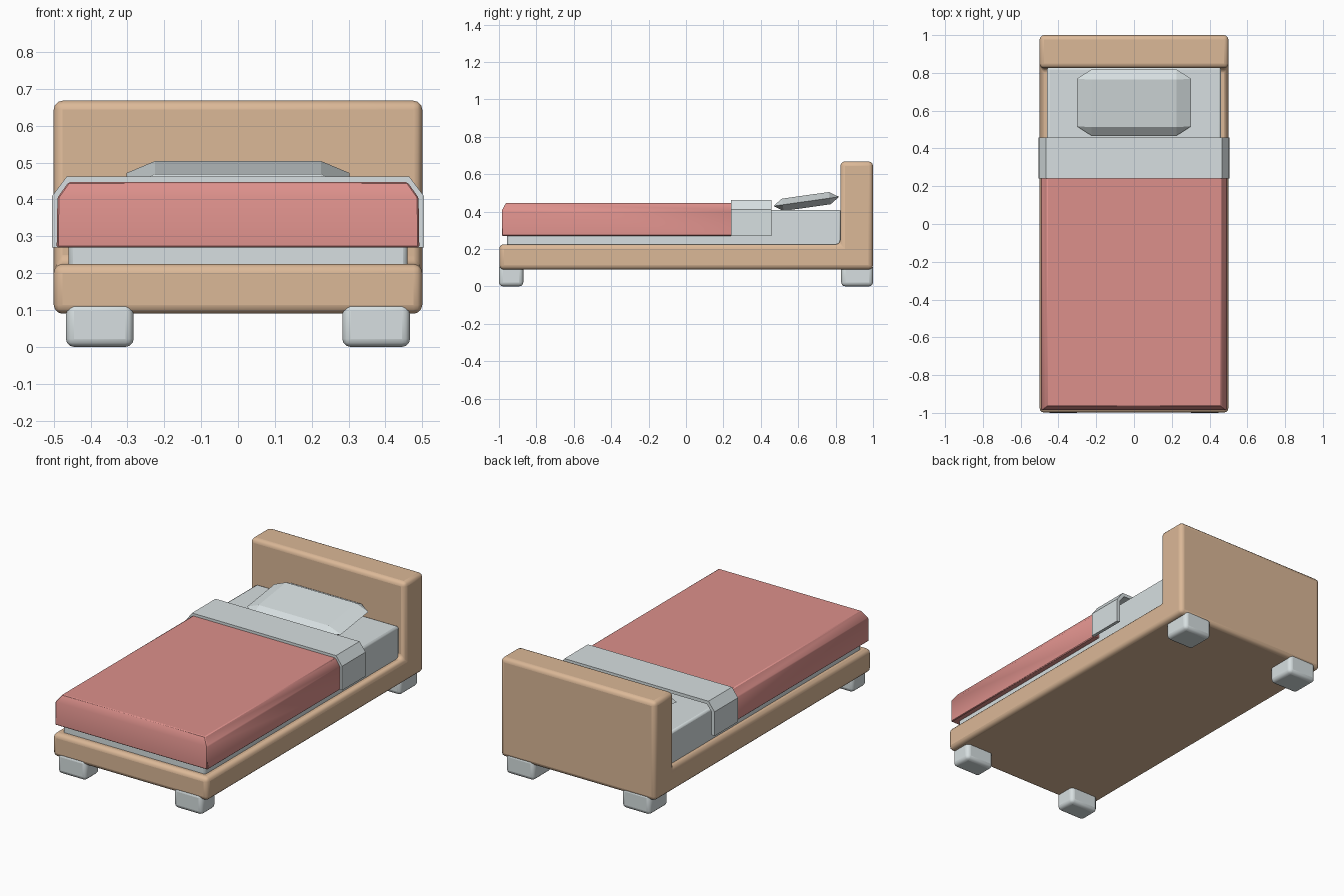
import bpy, bmesh, math
from mathutils import Matrix

if "Cube" in bpy.data.objects:
    bpy.data.objects.remove(bpy.data.objects["Cube"])


def material(name, rgb):
    m = bpy.data.materials.new(name)
    m.diffuse_color = (*rgb, 1)
    m.use_nodes = True
    m.node_tree.nodes["Principled BSDF"].inputs["Base Color"].default_value = m.diffuse_color
    return m


WOOD = material("light wood", (0.71, 0.48, 0.31))
LINEN = material("white linen", (0.68, 0.74, 0.75))
PINK = material("pink blanket", (0.72, 0.28, 0.26))


def finish(name, bm, mat, bevel=0.0, segments=3, smooth=True):
    bmesh.ops.recalc_face_normals(bm, faces=bm.faces)
    me = bpy.data.meshes.new(name)
    bm.to_mesh(me)
    bm.free()
    me.materials.append(mat)
    ob = bpy.data.objects.new(name, me)
    bpy.context.collection.objects.link(ob)
    if bevel:
        b = ob.modifiers.new("bevel", 'BEVEL')
        b.width, b.segments = bevel, segments
        b.limit_method = 'ANGLE'
        b.angle_limit = math.radians(30)
    if smooth:
        bpy.ops.object.select_all(action='DESELECT')
        ob.select_set(True)
        bpy.context.view_layer.objects.active = ob
        bpy.ops.object.shade_smooth_by_angle(angle=math.radians(35))
    return ob


def hull(points):
    bm = bmesh.new()
    vs = [bm.verts.new(p) for p in points]
    bmesh.ops.convex_hull(bm, input=vs)
    bmesh.ops.dissolve_limit(bm, angle_limit=0.01, verts=bm.verts[:], edges=bm.edges[:])
    return bm


def rect(x0, x1, y0, y1, z):
    return [(x, y, z) for x in (x0, x1) for y in (y0, y1)]


def extrude(points, vec):
    bm = bmesh.new()
    f = bm.faces.new([bm.verts.new(p) for p in points])
    r = bmesh.ops.extrude_face_region(bm, geom=[f])
    bmesh.ops.translate(bm, vec=vec, verts=[v for v in r["geom"] if isinstance(v, bmesh.types.BMVert)])
    return bm


# L-shaped frame: base and headboard in one piece
side = [(-0.998, 0.09), (1, 0.09), (1, 0.668), (0.825, 0.668), (0.825, 0.225), (-0.998, 0.225)]
finish("frame_and_headboard", extrude([(-0.5, y, z) for y, z in side], (1, 0, 0)), WOOD, 0.024)

# Four feet
for sx in (-1, 1):
    for y0, y1, end in ((-1.0, -0.87, "front"), (0.83, 1.0, "back")):
        x0, x1 = sorted((sx * 0.283, sx * 0.467))
        finish(f"{end}_foot_{'left' if sx < 0 else 'right'}",
               hull(rect(x0, x1, y0, y1, 0) + rect(x0, x1, y0, y1, 0.12)), LINEN, 0.022)

# Mattress
finish("mattress", hull(rect(-0.46, 0.46, -0.958, 0.83, 0.2) + rect(-0.46, 0.46, -0.958, 0.83, 0.408)),
       LINEN, 0.012, 2)

# Blanket with chamfered shoulders
finish("blanket", hull(rect(-0.492, 0.492, -0.985, 0.25, 0.27) + rect(-0.49, 0.49, -0.985, 0.25, 0.405)
                       + rect(-0.46, 0.46, -0.962, 0.25, 0.447)), PINK, 0.004, 1)

# Folded sheet band draped over the blanket
outer = [(0.505, 0.27), (0.504, 0.41), (0.465, 0.462)]
inner = [(0.455, 0.443), (0.486, 0.403), (0.486, 0.27)]
right = outer[::-1] + inner[::-1]
prof = right + [(-x, z) for x, z in right[::-1]]
finish("sheet_fold", extrude([(x, 0.24, z) for x, z in prof], (0, 0.217, 0)), LINEN)

# Faceted pillow leaning towards the headboard
pts = []
for sx in (-1, 1):
    for sy in (-1, 1):
        pts += [(sx * 0.225, sy * 0.127, 0.033), (sx * 0.225, sy * 0.127, -0.033),
                (sx * 0.303, sy * 0.127, 0), (sx * 0.225, sy * 0.177, 0)]
bm = hull(pts)
bm.transform(Matrix.Translation((0, 0.643, 0.454)) @ Matrix.Rotation(math.radians(8), 4, 'X'))
finish("pillow", bm, LINEN, smooth=False)
